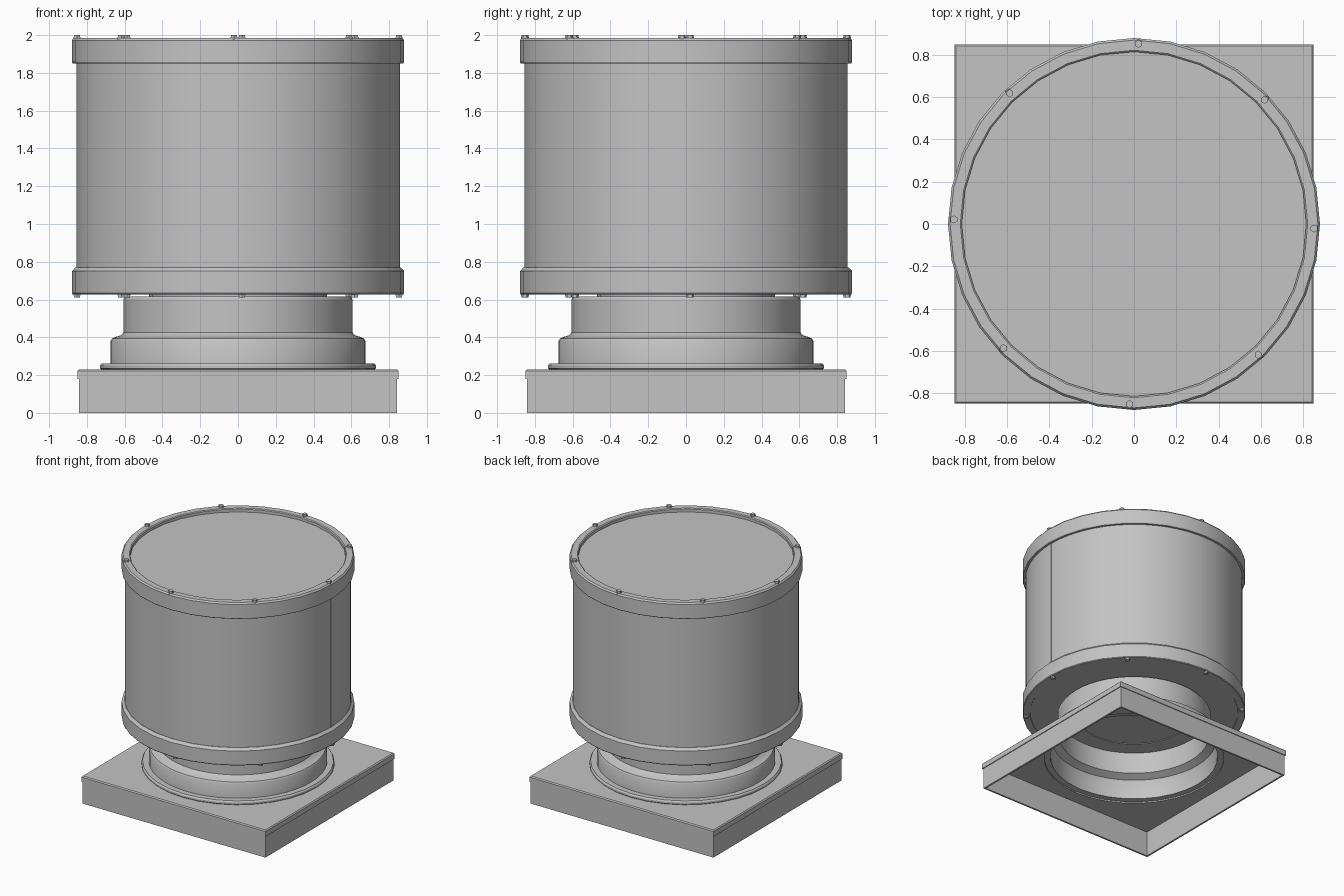
import bpy
import bmesh
from math import sin, cos, pi, radians

cube = bpy.data.objects.get("Cube")
if cube:
    bpy.data.objects.remove(cube)

metal = bpy.data.materials.new("light grey metal")
metal.use_nodes = True
GREY = (0.55, 0.55, 0.55, 1)
metal.diffuse_color = GREY
metal.node_tree.nodes["Principled BSDF"].inputs["Base Color"].default_value = GREY


def finish(name, bm, smooth=True):
    bmesh.ops.remove_doubles(bm, verts=bm.verts, dist=1e-5)
    bmesh.ops.recalc_face_normals(bm, faces=bm.faces)
    mesh = bpy.data.meshes.new(name)
    bm.to_mesh(mesh)
    bm.free()
    mesh.materials.append(metal)
    obj = bpy.data.objects.new(name, mesh)
    bpy.context.collection.objects.link(obj)
    if smooth:
        bpy.ops.object.select_all(action='DESELECT')
        obj.select_set(True)
        bpy.context.view_layer.objects.active = obj
        bpy.ops.object.shade_smooth_by_angle(angle=radians(30))
    return obj


def lathe(name, profile, segments, closed=True, smooth=True):
    """Sweep (radius, height, square?) rows around z; square rows follow a box outline."""
    bm = bmesh.new()
    rings = []
    for r, z, *square in profile:
        ring = []
        for k in range(segments):
            a = 2 * pi * k / segments
            s = r / max(abs(cos(a)), abs(sin(a))) if square else r
            ring.append(bm.verts.new((s * cos(a), s * sin(a), z)))
        rings.append(ring)
    pairs = list(zip(rings, rings[1:]))
    if closed:
        pairs.append((rings[-1], rings[0]))
    for low, high in pairs:
        for k in range(segments):
            n = (k + 1) % segments
            bm.faces.new((low[k], low[n], high[n], high[k]))
    return finish(name, bm, smooth)


SQ = True
# Square curb: open underneath, capped with an overlapping skirt and a round opening
lathe("curb", [(.843, 0, SQ), (.843, .18, SQ), (.85, .18, SQ), (.85, .222, SQ),
               (.842, .23, SQ), (.71, .23), (.71, .215), (.828, .215, SQ),
               (.828, 0, SQ)], 32, smooth=False)

# Flange and stepped hollow neck
lathe("neck_flange", [(.66, .226), (.72, .226), (.73, .236), (.73, .25),
                      (.722, .262), (.66, .262)], 32)
lathe("neck", [(.675, .226), (.675, .38), (.667, .394), (.645, .403),
               (.62, .411), (.607, .425), (.607, .6), (.597, .615), (.45, .615),
               (.45, .603), (.592, .603), (.592, .42), (.65, .39),
               (.66, .37), (.66, .226)], 48)
lathe("neck_spacer", [(0, .608), (.47, .608), (.47, .64), (0, .64)], 24, closed=False)

# Drum body with recessed lid
lathe("drum", [(0, .633), (.85, .633), (.855, .64), (.855, 1.955), (0, 1.955)],
      64, closed=False)

# Clamping rims
lathe("upper_rim", [(.815, 1.85), (.875, 1.85), (.88, 1.858), (.88, 1.972),
                    (.87, 1.984), (.822, 1.984), (.815, 1.978)], 32)
lathe("lower_rim", [(.815, .64), (.822, .628), (.875, .628), (.88, .634),
                    (.88, .75), (.86, .77), (.815, .77)], 32)


# Hex bolts around both rims
def bolts(name, z, direction, twist):
    bm = bmesh.new()
    for i in range(8):
        a = i * pi / 4 + twist
        x, y = .853 * cos(a), .853 * sin(a)
        for radius, height in ((.022, .006), (.019, .016)):
            made = bmesh.ops.create_cone(bm, cap_ends=True, segments=6, radius1=radius,
                                         radius2=radius, depth=height + .01)
            mid = z + direction * (height - .01) / 2
            bmesh.ops.translate(bm, verts=made["verts"], vec=(x, y, mid))
    finish(name, bm, smooth=False)


bolts("upper_bolts", 1.984, 1, -.025)
bolts("lower_bolts", .628, -1, .025)

# Vertical lap seam on the drum
bm = bmesh.new()
bmesh.ops.create_cube(bm, size=1)
bmesh.ops.scale(bm, verts=bm.verts, vec=(.008, .008, 1.1))
bmesh.ops.translate(bm, verts=bm.verts, vec=(.8545, 0, 1.31))
finish("drum_seam", bm, smooth=False)
